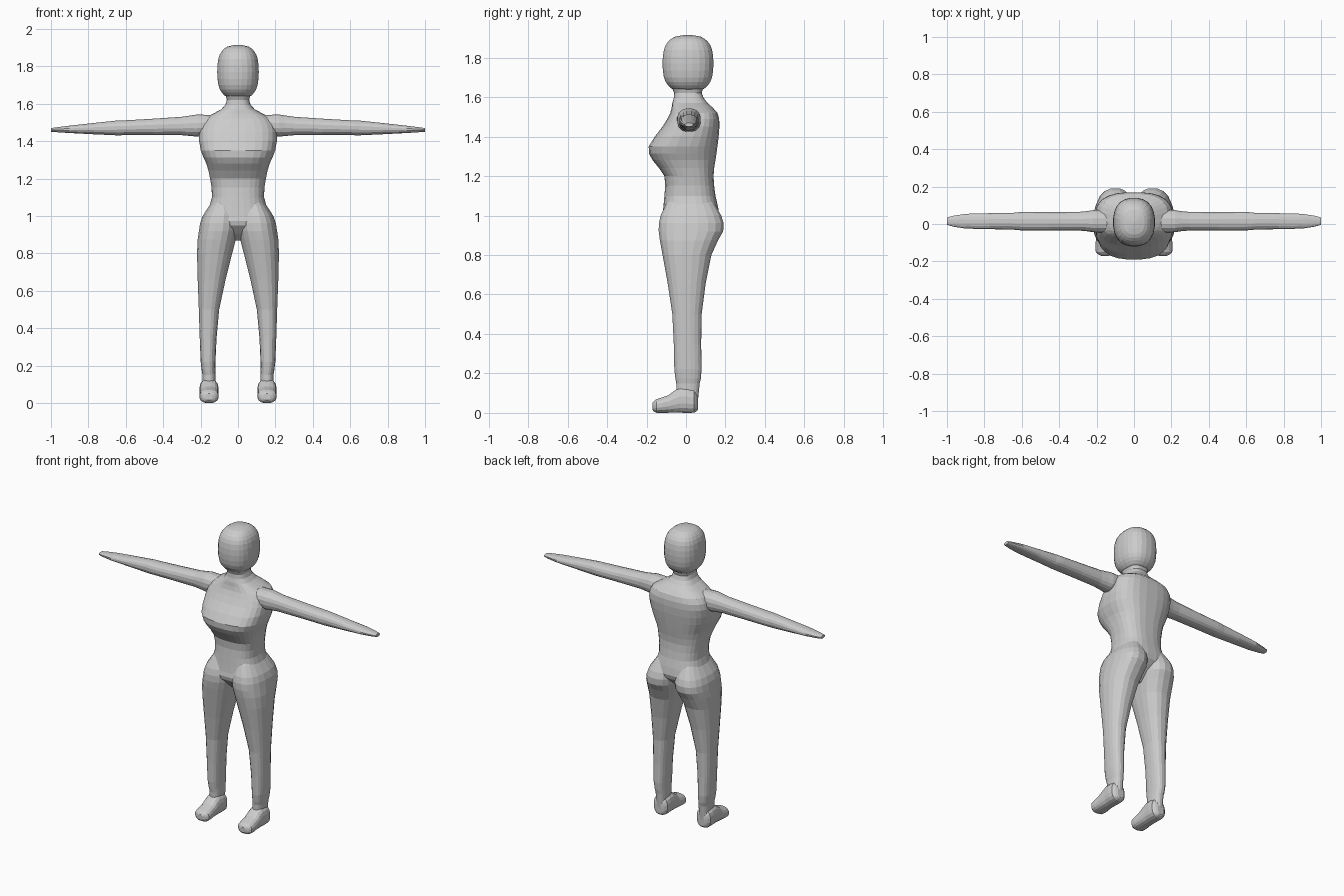
import bpy, bmesh, math

cube = bpy.data.objects.get("Cube")
if cube:
    bpy.data.objects.remove(cube, do_unlink=True)

# One plain material for the whole figure
grey = (0.6, 0.6, 0.6, 1)
skin = bpy.data.materials.new("plain grey")
skin.use_nodes = True
skin.diffuse_color = grey
skin.node_tree.nodes["Principled BSDF"].inputs["Base Color"].default_value = grey


def refine(sections):
    """Add a smooth in-between section between each pair of sections."""
    last = len(sections) - 1
    result = []
    for index in range(last):
        start, end = sections[index], sections[index + 1]
        before = sections[max(index - 1, 0)]
        after = sections[min(index + 2, last)]
        middle = [(9 * (a + b) - p - n) / 16
                  for p, a, b, n in zip(before, start, end, after)]
        result += [start, middle]
    return result + [sections[last]]


def signed_power(value, exponent):
    return math.copysign(abs(value) ** exponent, value)


def place(axis, along, across, over):
    if axis == "x":
        return (along, across, over)
    if axis == "y":
        return (across, along, over)
    return (across, over, along)


def section_ring(bm, axis, section, power, sides):
    """Rounded box outline from (position, low u, high u, low v, high v)."""
    along, u_low, u_high, v_low, v_high = section
    ring = []
    for step in range(sides):
        angle = math.tau * (step + 0.5) / sides
        u = signed_power(math.cos(angle), 2 / power)
        v = signed_power(math.sin(angle), 2 / power)
        across = (u_low + u_high + u * (u_high - u_low)) / 2
        over = (v_low + v_high + v * (v_high - v_low)) / 2
        ring.append(bm.verts.new(place(axis, along, across, over)))
    return ring


def loft(name, axis, sections, power, sides, mirror=False):
    """Skin a closed body over sections stacked along an axis."""
    bm = bmesh.new()
    rings = [section_ring(bm, axis, section, power, sides)
             for section in refine(sections)]
    for lower, upper in zip(rings, rings[1:]):
        for step in range(sides):
            following = (step + 1) % sides
            bm.faces.new((lower[step], lower[following],
                          upper[following], upper[step]))
    bm.faces.new(rings[0])
    bm.faces.new(rings[-1])
    bmesh.ops.recalc_face_normals(bm, faces=bm.faces)
    mesh = bpy.data.meshes.new(name)
    bm.to_mesh(mesh)
    bm.free()
    mesh.materials.append(skin)
    body_part = bpy.data.objects.new(name, mesh)
    bpy.context.collection.objects.link(body_part)
    if mirror:
        body_part.modifiers.new("both sides", "MIRROR")


# Head: a rounded block whose width follows its height
head_sections = []
for step in range(9):
    angle = math.pi * (step / 8 - 0.5) * 0.98
    size = math.cos(angle) ** 0.75
    height = 1.77 + 0.145 * signed_power(math.sin(angle), 0.75)
    head_sections.append((height, -0.112 * size, 0.112 * size,
                          0.01 - 0.13 * size, 0.01 + 0.13 * size))
loft("head", "z", head_sections, power=2.4, sides=24)

# Torso and neck: height, half width, front, back
torso_profile = [
    (.87, .06, -.04, .05), (.95, .16, -.12, .14), (1, .17, -.12, .17),
    (1.1, .14, -.11, .15), (1.2, .15, -.11, .14), (1.28, .17, -.17, .15),
    (1.35, .2, -.19, .16), (1.45, .21, -.12, .17), (1.52, .18, -.08, .16),
    (1.57, .09, -.07, .11), (1.62, .06, -.06, .08), (1.68, .08, -.09, .1)]
loft("torso", "z", [(height, -half, half, front, back)
                    for height, half, front, back in torso_profile],
     power=2.7, sides=28)

# Arms: reach, half depth, half thickness, sloping gently to the fingertips
arm_profile = [(.1, .06, .05), (.22, .06, .06), (.3, .05, .05), (.6, .05, .04),
               (.65, .045, .04), (.9, .04, .02), (1, .02, .01)]
arm_sections = []
for reach, depth, thick in arm_profile:
    middle = 1.49 - 0.03 * reach
    arm_sections.append((reach, 0.015 - depth, 0.015 + depth,
                         middle - thick, middle + thick))
loft("arms", "x", arm_sections, power=2.3, sides=16, mirror=True)

# Legs with hips and seat: height, inner, outer, front, back
loft("legs", "z", [
    (.05, .12, .19, -.05, .06), (.15, .12, .19, -.05, .07),
    (.22, .12, .2, -.06, .08), (.5, .1, .21, -.07, .08),
    (.8, .03, .22, -.12, .13), (.92, 0, .21, -.14, .19),
    (1, 0, .19, -.13, .18), (1.1, .03, .12, -.08, .12)],
    power=2.4, sides=20, mirror=True)

# Feet: position, half width, top height, with toe and heel lifted slightly
foot_profile = [(-.17, .02, .05), (-.15, .05, .07), (-.09, .05, .09),
                (-.03, .05, .13), (.04, .05, .12), (.06, .02, .08)]
loft("feet", "y", [(along, 0.155 - half, 0.155 + half, (0.05 - half) / 2, top)
                   for along, half, top in foot_profile],
     power=2.5, sides=16, mirror=True)
